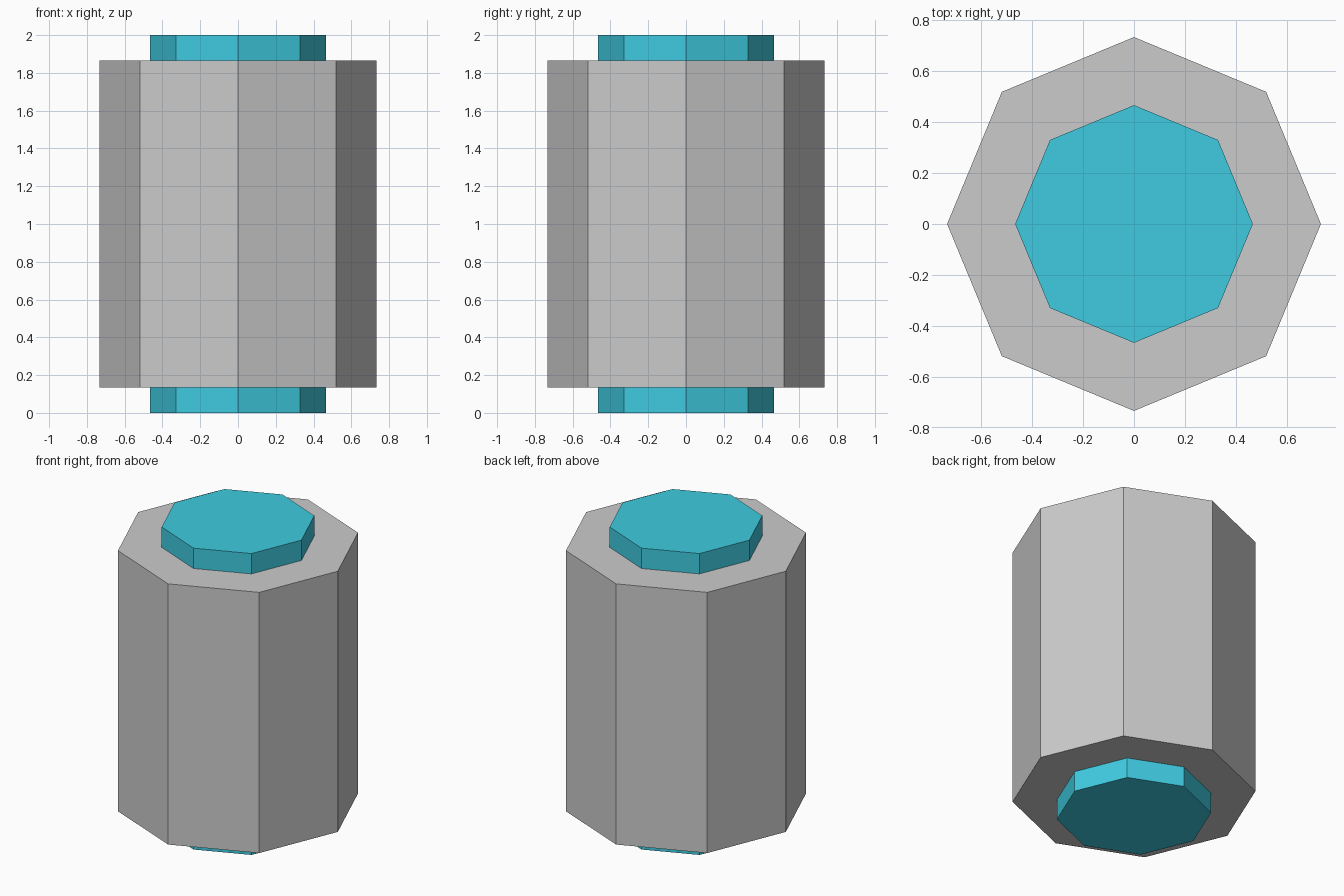
import bpy

if "Cube" in bpy.data.objects:
    bpy.data.objects.remove(bpy.data.objects["Cube"])


def octagon_prism(name, radius, z0, z1):
    # Eight-sided flat-shaded prism with corners on the x and y axes
    bpy.ops.mesh.primitive_cylinder_add(
        vertices=8, radius=radius, depth=z1 - z0, location=(0, 0, (z0 + z1) / 2))
    obj = bpy.context.object
    obj.name = name
    return obj


# Outer casing
octagon_prism("casing", 0.733, 0.135, 1.865)

# Glowing core that sticks out at both ends
core = octagon_prism("core", 0.466, 0.0, 2.0)
cyan = bpy.data.materials.new("cyan")
cyan.diffuse_color = (0.05, 0.60, 0.75, 1)
cyan.use_nodes = True
cyan.node_tree.nodes["Principled BSDF"].inputs["Base Color"].default_value = cyan.diffuse_color
core.data.materials.append(cyan)
